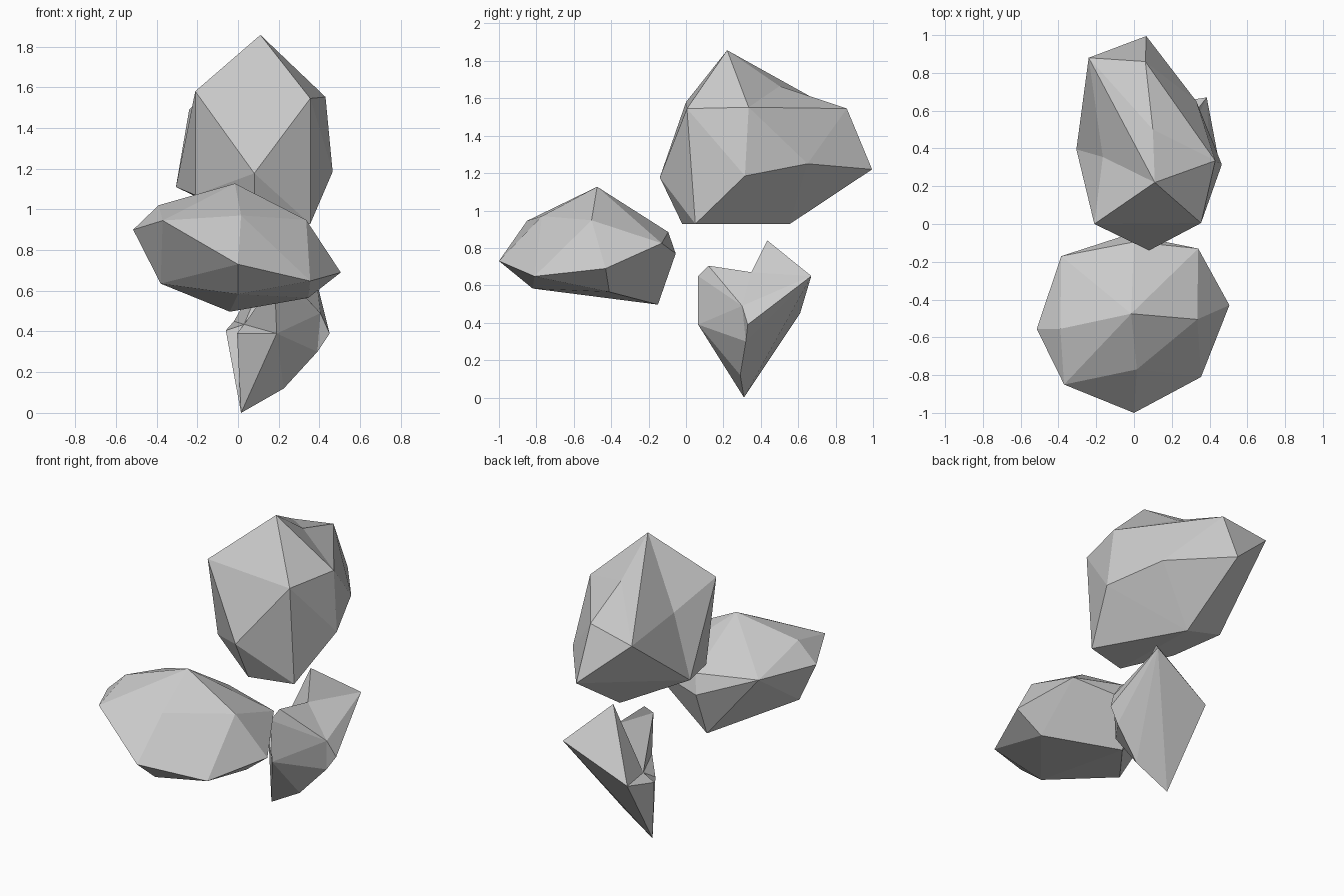
import bpy, bmesh
from mathutils import Vector


def rock(name, corners, dents):
    """Faceted boulder: hull the corners with dent points pushed out, then sink the dents back."""
    bm = bmesh.new()
    for c in corners:
        bm.verts.new(c)
    sunk = [(bm.verts.new(Vector(p) + Vector(push)), Vector(p)) for p, push in dents]
    bmesh.ops.convex_hull(bm, input=bm.verts[:])
    for v, p in sunk:
        v.co = p
    bmesh.ops.delete(bm, geom=[v for v in bm.verts if not v.link_faces], context='VERTS')
    bmesh.ops.recalc_face_normals(bm, faces=bm.faces[:])
    me = bpy.data.meshes.new(name)
    bm.to_mesh(me)
    bm.free()
    ob = bpy.data.objects.new(name, me)
    bpy.context.collection.objects.link(ob)
    return ob


# Large upper boulder at the back
rock("upper_rock", [
    (.11, .22, 1.857), (-.21, 0, 1.58), (.355, .005, 1.545), (.43, .335, 1.552),
    (.465, .315, 1.185), (.08, -.14, 1.177), (.06, .86, 1.545), (.065, .995, 1.22),
    (-.24, .88, 1.49), (-.305, .395, 1.11), (-.21, .1, 1.07), (.355, .05, .928),
    (.085, -.02, .928), (.07, .555, .928), (.33, .65, 1.25)],
    [((.1, .5, 1.665), (0, .02, .1)), ((-.165, .355, 1.48), (-.12, 0, .07))])

# Flattened front boulder
rock("front_rock", [
    (-.015, -.475, 1.127), (-.39, -.555, 1.02), (-.515, -.555, .9), (-.37, -.85, .945),
    (.015, -.77, .97), (.335, -.505, .948), (.505, -.43, .69), (.355, -.81, .648),
    (0, -1, .73), (.34, -.13, .825), (-.385, -.17, .915), (0, -.095, .885),
    (-.03, -.055, .77), (-.38, -.58, .635), (-.04, -.15, .497), (.345, -.41, .565),
    (0, -.82, .583)], [])

# Small pointed lower rock with a cleft in its top
rock("lower_rock", [
    (.015, .31, 0), (.2, .435, .84), (.385, .67, .65), (.39, .32, .3), (.45, .33, .39),
    (.225, .29, .12), (.18, .065, .65), (.205, .12, .705), (.19, .065, .39),
    (-.02, .61, .45), (-.06, .4, .405), (-.005, .31, .39)],
    [((.03, .38, .435), (-.1, 0, .15)), ((.24, .35, .67), (0, -.05, .2)),
     ((.405, .3, .49), (.08, -.05, .05))])
